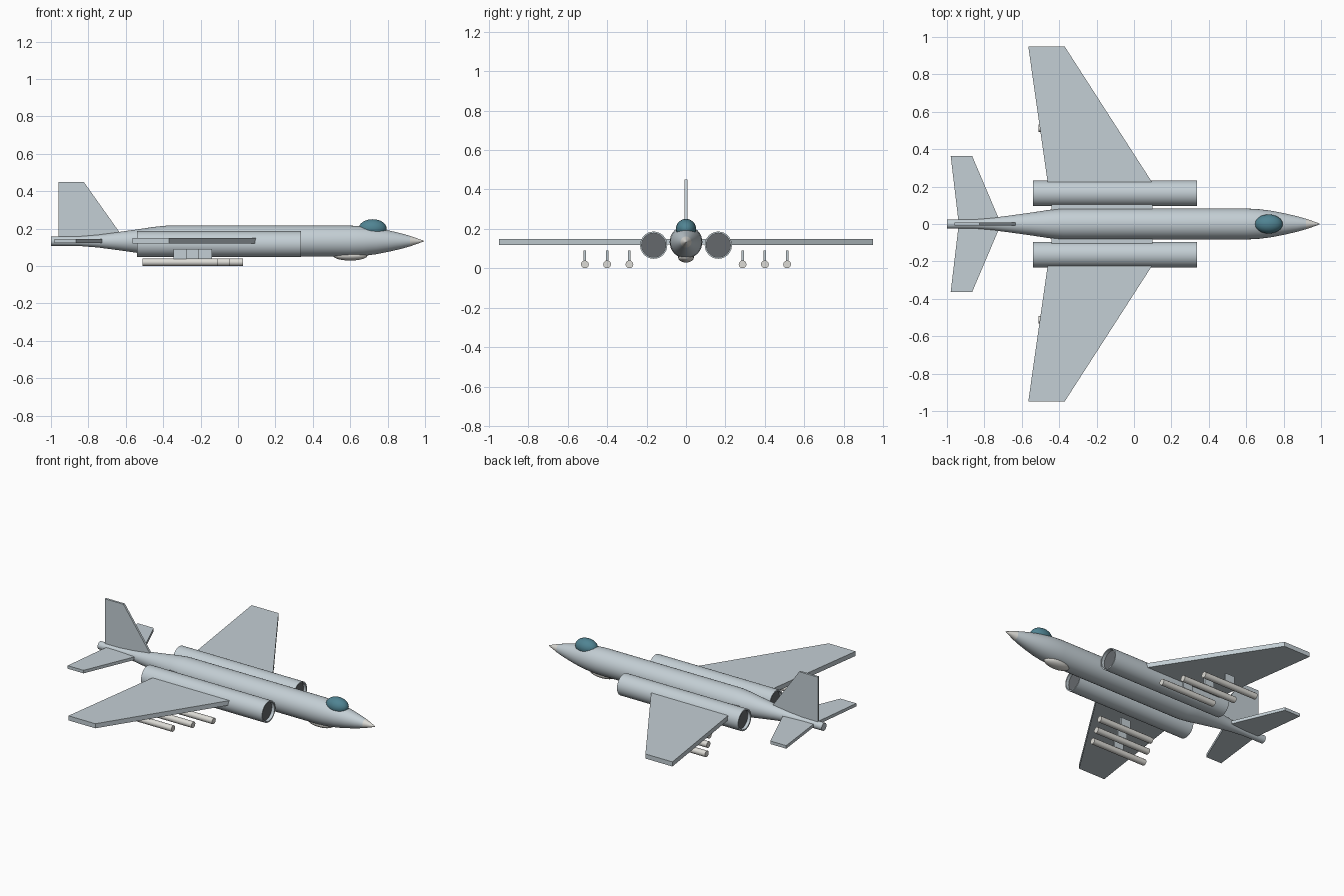
import bpy, bmesh, math
from mathutils import Matrix, Vector

if "Cube" in bpy.data.objects:
    bpy.data.objects.remove(bpy.data.objects["Cube"])


def material(name, rgb):
    m = bpy.data.materials.new(name)
    m.diffuse_color = (*rgb, 1)
    m.use_nodes = True
    m.node_tree.nodes["Principled BSDF"].inputs["Base Color"].default_value = m.diffuse_color
    return m


SKIN = material("skin", (0.55, 0.62, 0.66))
GLASS = material("glass", (0.08, 0.23, 0.29))
DARK = material("dark", (0.13, 0.14, 0.15))
PALE = material("pale", (0.72, 0.71, 0.67))


def finish(name, bm, mat, smooth=True):
    bmesh.ops.remove_doubles(bm, verts=bm.verts, dist=1e-5)
    bmesh.ops.recalc_face_normals(bm, faces=bm.faces)
    me = bpy.data.meshes.new(name)
    bm.to_mesh(me)
    bm.free()
    ob = bpy.data.objects.new(name, me)
    bpy.context.collection.objects.link(ob)
    me.materials.append(mat)
    if smooth:
        bpy.ops.object.select_all(action='DESELECT')
        ob.select_set(True)
        bpy.context.view_layer.objects.active = ob
        bpy.ops.object.shade_smooth_by_angle(angle=math.radians(35))
    return ob


def lathe(name, profile, y, z, mat, sides=32):
    """Spin (x, radius) points around an axis parallel to x."""
    bm = bmesh.new()
    rings = []
    for x, r in profile:
        rings.append([bm.verts.new((x, y + r * math.cos(a), z + r * math.sin(a)))
                      for a in (2 * math.pi * i / sides for i in range(sides))])
    for a, b in zip(rings, rings[1:]):
        for i in range(sides):
            j = (i + 1) % sides
            bm.faces.new((a[i], a[j], b[j], b[i]))
    return finish(name, bm, mat)


def slab(name, points, thickness, mat=SKIN):
    """Flat panel: 3D outline extruded by a vector."""
    bm = bmesh.new()
    face = bm.faces.new([bm.verts.new(p) for p in points])
    top = bmesh.ops.extrude_face_region(bm, geom=[face])["geom"]
    bmesh.ops.translate(bm, vec=Vector(thickness),
                        verts=[v for v in top if isinstance(v, bmesh.types.BMVert)])
    return finish(name, bm, mat, smooth=False)


def box(name, lo, hi, mat=SKIN):
    (x0, y0, z0), (x1, y1, z1) = lo, hi
    return slab(name, [(x0, y0, z0), (x1, y0, z0), (x1, y1, z0), (x0, y1, z0)],
                (0, 0, z1 - z0), mat)


def ellipsoid(name, center, radii, mat):
    bm = bmesh.new()
    bmesh.ops.create_uvsphere(bm, u_segments=24, v_segments=16, radius=1)
    bm.transform(Matrix.Translation(center) @ Matrix.Diagonal((*radii, 1)))
    return finish(name, bm, mat)


# Fuselage and nose
AXIS_Z = 0.133
lathe("fuselage", [(-1, 0), (-1, 0.025), (-0.85, 0.026), (-0.75, 0.034), (-0.65, 0.047),
                   (-0.55, 0.061), (-0.45, 0.076), (-0.38, 0.083), (0.6, 0.083),
                   (0.67, 0.079), (0.74, 0.07), (0.81, 0.056), (0.87, 0.042),
                   (0.92, 0.028)], 0, AXIS_Z, SKIN)
lathe("nose_cone", [(0.92, 0.028), (0.96, 0.014), (0.99, 0.003), (0.995, 0)], 0, AXIS_Z, PALE)

# Canopy and belly fairing
ellipsoid("canopy", (0.72, 0, 0.2), (0.075, 0.051, 0.05), GLASS)
ellipsoid("belly_fairing", (0.6, 0, 0.056), (0.092, 0.04, 0.027), PALE)

# Tail fin
slab("tail_fin", [(-0.96, -0.007, 0.14), (-0.96, -0.007, 0.45),
                  (-0.825, -0.007, 0.45), (-0.605, -0.007, 0.14)], (0, 0.014, 0))

for side, s in (("left", 1), ("right", -1)):
    # Engine pod with recessed dark ends
    y, z = 0.164 * s, 0.117
    lathe(side + "_engine", [(-0.52, 0.06), (-0.54, 0.06), (-0.54, 0.069), (0.337, 0.069),
                             (0.337, 0.061), (0.317, 0.061)], y, z, SKIN)
    for part, x in (("intake", 0.317), ("exhaust", -0.52)):
        lathe(f"{side}_{part}", [(x, 0), (x, 0.061)], y, z, DARK)
    box(side + "_engine_mount", (-0.44, 0.06 * s, 0.12), (0.1, 0.12 * s, 0.149))

    # Wing and tailplane
    slab(side + "_wing", [(0.105, 0.21 * s, 0.119), (-0.46, 0.21 * s, 0.119),
                          (-0.565, 0.948 * s, 0.119), (-0.37, 0.948 * s, 0.119)], (0, 0, 0.03))
    slab(side + "_tailplane", [(-0.715, 0.01 * s, 0.123), (-0.938, 0.01 * s, 0.123),
                               (-0.98, 0.363 * s, 0.123), (-0.865, 0.363 * s, 0.123)],
         (0, 0, 0.02))

    # Staggered underwing stores on pylons
    for i, (x, y) in enumerate(((-0.174, 0.287), (-0.243, 0.4), (-0.31, 0.513))):
        lathe(f"{side}_store_{i}", [(x - 0.2, 0), (x - 0.2, 0.02), (x + 0.2, 0.02), (x + 0.2, 0)],
              y * s, 0.02, PALE, 12)
        box(f"{side}_pylon_{i}", (x - 0.035, y * s - 0.006, 0.036),
            (x + 0.035, y * s + 0.006, 0.09))
